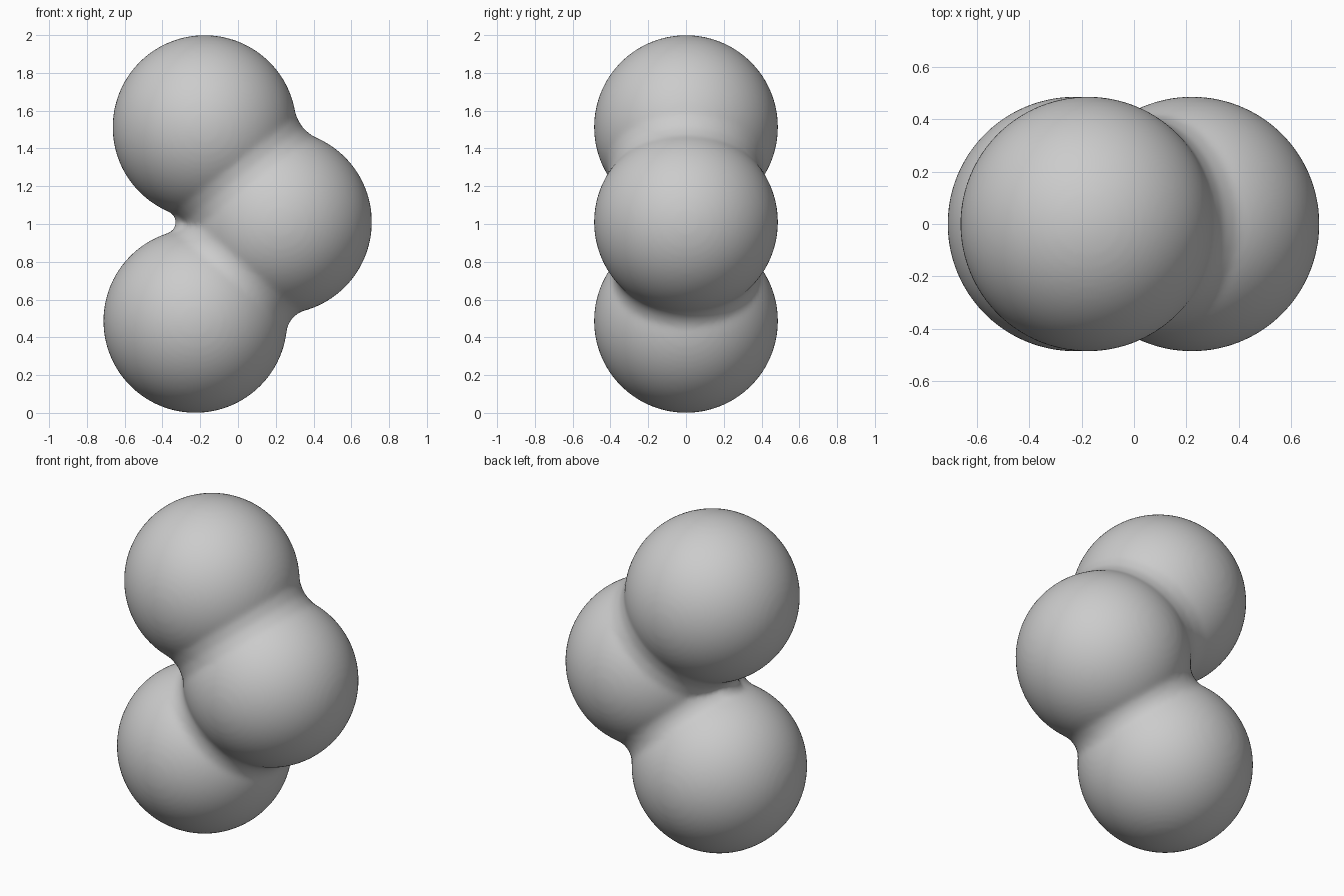
import bpy, bmesh
from math import sqrt
from mathutils import Vector

if "Cube" in bpy.data.objects:
    bpy.data.objects.remove(bpy.data.objects["Cube"])

R = 0.487
TOP = Vector((-0.177, 0, 2 - R))
MID = Vector((0.222, 0, 1.01))
LOW = Vector((-0.226, 0, R))

bm = bmesh.new()


def ball(centre):
    new = bmesh.ops.create_icosphere(bm, subdivisions=5, radius=R)["verts"]
    bmesh.ops.translate(bm, vec=centre, verts=new)


def neck(a, b, contact, waist):
    # turned collar bridging two balls, meeting them at the contact radius
    axis = b - a
    d = axis.length
    h = sqrt(R * R - contact * contact)
    profile = [(0, h - 0.1), (contact - 0.001, h), (waist, d / 2),
               (contact - 0.001, d - h), (0, d - h + 0.1)]
    u = axis.normalized()
    side = Vector((0, 1, 0))
    verts = [bm.verts.new(a + u * t + side * r) for r, t in profile]
    edges = [bm.edges.new(p) for p in zip(verts, verts[1:])]
    bmesh.ops.spin(bm, geom=verts + edges, cent=a, axis=u, angle=6.283185307,
                   steps=64, use_merge=True)


# three stacked balls
for c in (TOP, MID, LOW):
    ball(c)

# blended joints
neck(TOP, MID, 0.418, 0.405)
neck(MID, LOW, 0.390, 0.380)
neck(TOP, LOW, 0.145, 0.125)

bmesh.ops.remove_doubles(bm, verts=bm.verts, dist=1e-5)
bmesh.ops.recalc_face_normals(bm, faces=bm.faces)
mesh = bpy.data.meshes.new("ball_cluster")
bm.to_mesh(mesh)
bm.free()
cluster = bpy.data.objects.new("ball_cluster", mesh)
bpy.context.collection.objects.link(cluster)

# fuse into one skin and soften the creases
fuse = cluster.modifiers.new("fuse", 'REMESH')
fuse.mode = 'VOXEL'
fuse.voxel_size = 0.016
fuse.use_smooth_shade = True
soft = cluster.modifiers.new("soften", 'SMOOTH')
soft.factor = 0.5
soft.iterations = 8
